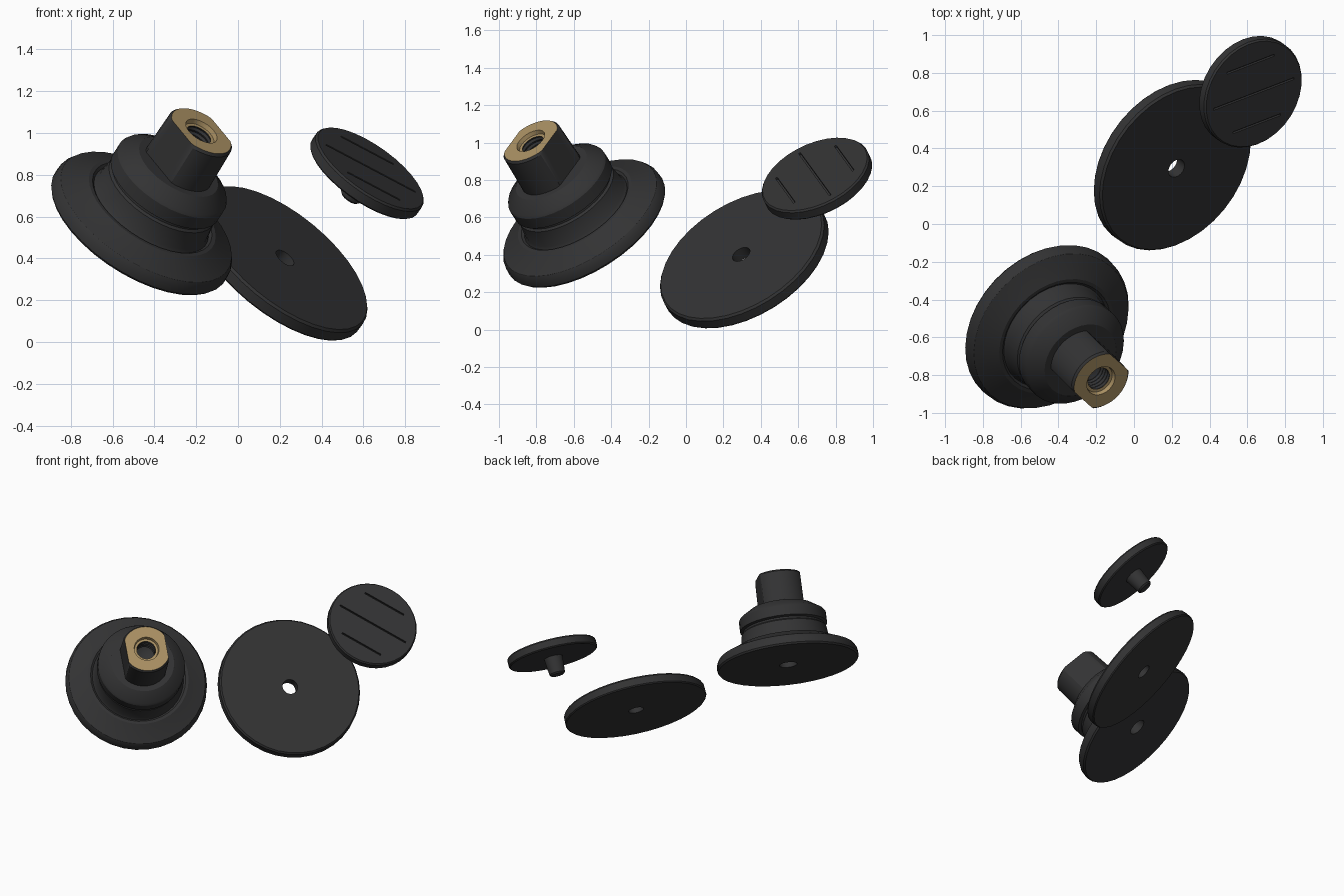
import bpy, bmesh, math
from mathutils import Vector, Matrix

if "Cube" in bpy.data.objects:
    bpy.data.objects.remove(bpy.data.objects["Cube"])


def material(name, rgb):
    m = bpy.data.materials.new(name)
    m.diffuse_color = (*rgb, 1)
    m.use_nodes = True
    m.node_tree.nodes["Principled BSDF"].inputs["Base Color"].default_value = m.diffuse_color
    return m


RUBBER = material("black rubber", (0.033, 0.033, 0.034))
BRASS = material("brass", (0.40, 0.28, 0.125))


def frame(origin, normal, along):
    """Local z follows normal, local x follows along."""
    z = Vector(normal).normalized()
    x = Vector(along)
    x = (x - z * x.dot(z)).normalized()
    y = z.cross(x)
    m = Matrix((x, y, z)).transposed().to_4x4()
    m.translation = Vector(origin)
    return m


def lathe(name, profile, matrix, segs=32, ring=False, flat=None, brass=()):
    """Spin (radius, height) points about local z; flat clamps local y to cut two flats."""
    bm = bmesh.new()
    rows = []
    for r, z in profile:
        if r == 0:
            rows.append([bm.verts.new((0, 0, z))] * segs)
            continue
        row = []
        for i in range(segs):
            a = 2 * math.pi * i / segs
            x, y = r * math.cos(a), r * math.sin(a)
            if flat:
                y = max(-flat, min(flat, y))
            row.append(bm.verts.new((x, y, z)))
        rows.append(row)
    n = len(rows)
    for k in range(n if ring else n - 1):
        a, b = rows[k], rows[(k + 1) % n]
        for i in range(segs):
            j = (i + 1) % segs
            quad = list(dict.fromkeys((a[i], a[j], b[j], b[i])))
            f = bm.faces.new(quad)
            f.material_index = 1 if k in brass else 0
    bmesh.ops.recalc_face_normals(bm, faces=bm.faces)
    me = bpy.data.meshes.new(name)
    bm.to_mesh(me)
    bm.free()
    ob = bpy.data.objects.new(name, me)
    me.materials.append(RUBBER)
    me.materials.append(BRASS)
    bpy.context.collection.objects.link(ob)
    ob.matrix_world = matrix
    return ob


def smooth(ob):
    bpy.ops.object.select_all(action='DESELECT')
    ob.select_set(True)
    bpy.context.view_layer.objects.active = ob
    bpy.ops.object.shade_smooth_by_angle(angle=math.radians(28))


# Mount: flared foot, neck and collar, with a blind hole underneath
n = Vector((0.475, -0.475, 0.74)).normalized()
mount = frame(Vector((-0.46, -0.545, 0.565)) - 0.03 * n, n, (0.56, -0.5, -0.66))
foot = lathe("flared_foot", [
    (0, 0.10), (0.06, 0.10), (0.06, 0), (0.475, 0), (0.483, 0.012), (0.48, 0.05),
    (0.465, 0.075), (0.40, 0.105), (0.345, 0.135), (0.325, 0.135), (0.312, 0.125),
    (0.302, 0.14), (0.29, 0.235), (0.278, 0.245), (0.278, 0.258), (0.297, 0.266),
    (0.297, 0.335), (0.288, 0.35), (0.215, 0.40), (0, 0.40)], mount, 36)

# Stud: two flats, brass end face and a blind threaded bore
bore = [(0.064 + 0.007 * (i % 2), 0.605 - 0.012 * i) for i in range(10)]
stud = lathe("flatted_stud", [
    (0, 0.39), (0.178, 0.39), (0.172, 0.618), (0.162, 0.63), (0.085, 0.63),
    (0.080, 0.607)] + bore + [(0.06, 0.49), (0, 0.47)],
    mount, 48, flat=0.138, brass=(3, 4, 5))

# Washer with a through hole
w = 0.035
washer = lathe("washer", [
    (0.052, -w), (0.484, -w), (0.49, -w + 0.008), (0.488, w - 0.012),
    (0.478, w), (0.052, w)],
    frame((0.205, 0.31, 0.378), (0.57, -0.435, 0.697), (1, 0, 0)), 36, ring=True)

# Cap disc with a tapered pin underneath
cap_frame = frame((0.617, 0.70, 0.807), (0.54, -0.36, 0.76), (0.838, 0.322, -0.442))
c = 0.032
cap = lathe("pinned_cap", [
    (0, -0.155), (0.044, -0.155), (0.054, -0.145), (0.064, -c), (0.300, -c),
    (0.308, -c + 0.008), (0.308, c - 0.010), (0.300, c), (0, c)], cap_frame, 32)

# Three straight slots across the cap face
for i, (off, length) in enumerate(((0, 0.51), (0.18, 0.30), (-0.18, 0.30))):
    bpy.ops.mesh.primitive_cube_add(size=1)
    cutter = bpy.context.object
    cutter.name = "slot_cutter_%d" % i
    cutter.matrix_world = (cap_frame @ Matrix.Translation((0, off, c))
                           @ Matrix.Diagonal((length, 0.011, 0.03, 1)))
    cutter.data.materials.append(RUBBER)
    cutter.hide_render = True
    cutter.display_type = 'WIRE'
    mod = cap.modifiers.new("slot", 'BOOLEAN')
    mod.operation = 'DIFFERENCE'
    mod.solver = 'EXACT'
    mod.object = cutter
    bpy.context.view_layer.update()
    bpy.context.view_layer.objects.active = cap
    bpy.ops.object.modifier_apply(modifier=mod.name)
    bpy.data.objects.remove(cutter)

for part in (foot, stud, washer, cap):
    smooth(part)
